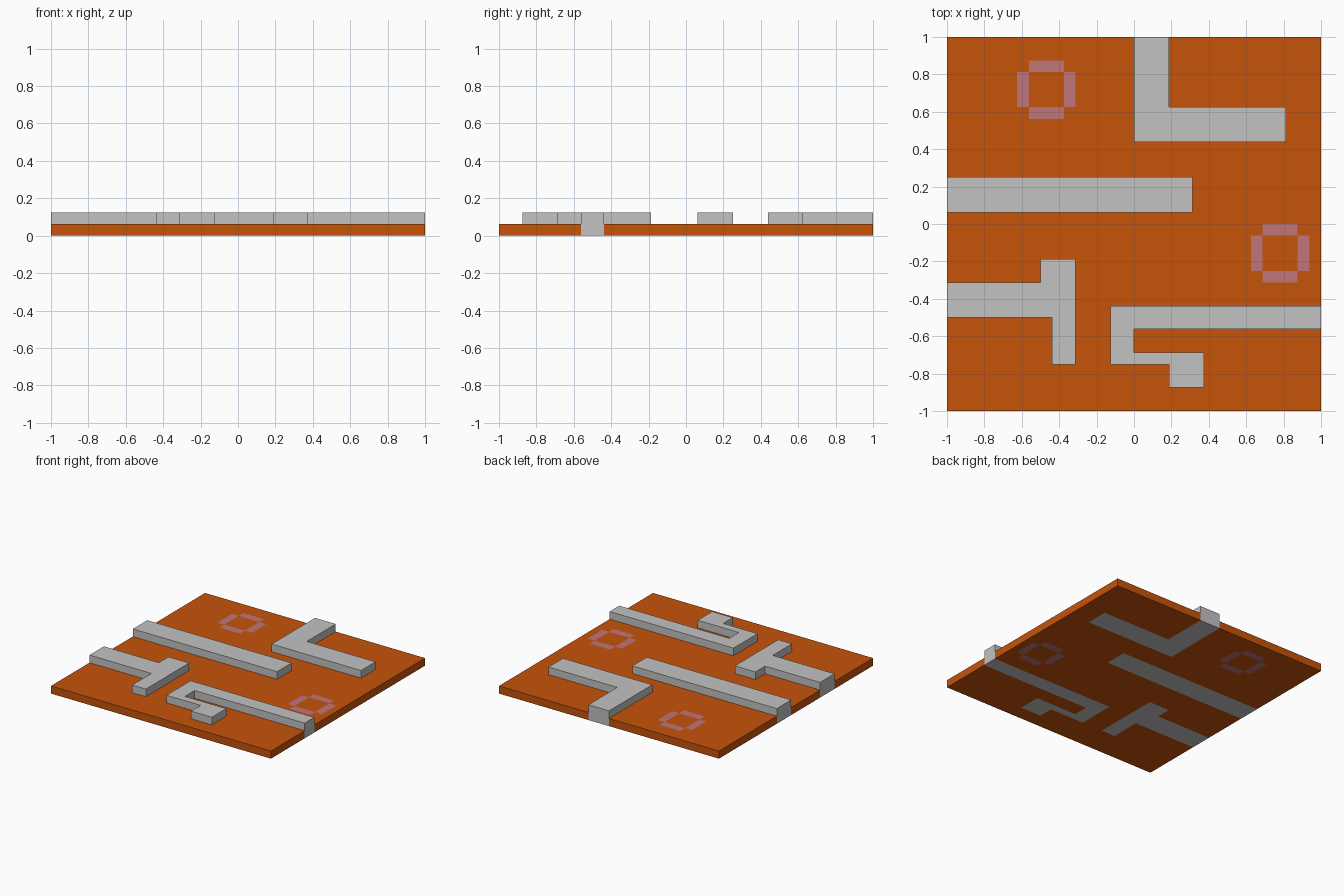
import bpy, bmesh

cube = bpy.data.objects.get("Cube")
if cube:
    bpy.data.objects.remove(cube, do_unlink=True)

U = 1 / 16          # one tile of the layout
N = 16              # tiles from the centre to the edge


def material(name, rgb):
    m = bpy.data.materials.new(name)
    m.use_nodes = True
    m.diffuse_color = (*rgb, 1)
    bsdf = m.node_tree.nodes["Principled BSDF"]
    bsdf.inputs["Base Color"].default_value = (*rgb, 1)
    bsdf.inputs["Roughness"].default_value = 0.8
    return m


orange = material("burnt orange", (0.56, 0.088, 0.003))
grey = material("light grey", (0.54, 0.54, 0.54))
pink = material("dusty pink", (0.53, 0.178, 0.19))


def covered(x, y, rects):
    return any(x0 < x < x1 and y0 < y < y1 for x0, x1, y0, y1 in rects)


def slab(name, rects, height, mat, holes=()):
    """Extrude the union of tile rectangles, less the holes, up from the ground."""
    bm = bmesh.new()
    bmesh.ops.create_grid(bm, x_segments=2 * N, y_segments=2 * N, size=N)
    drop = []
    for f in bm.faces:
        c = f.calc_center_median()
        if not covered(c.x, c.y, rects) or covered(c.x, c.y, holes):
            drop.append(f)
    bmesh.ops.delete(bm, geom=drop, context='FACES')
    bmesh.ops.dissolve_limit(bm, angle_limit=0.01, verts=bm.verts[:], edges=bm.edges[:])
    bmesh.ops.scale(bm, vec=(U, U, U), verts=bm.verts[:])
    top = bmesh.ops.extrude_face_region(bm, geom=bm.faces[:], use_keep_orig=True)["geom"]
    bmesh.ops.translate(bm, vec=(0, 0, height),
                        verts=[v for v in top if isinstance(v, bmesh.types.BMVert)])
    bmesh.ops.recalc_face_normals(bm, faces=bm.faces[:])
    mesh = bpy.data.meshes.new(name)
    bm.to_mesh(mesh)
    bm.free()
    mesh.materials.append(mat)
    ob = bpy.data.objects.new(name, mesh)
    bpy.context.collection.objects.link(ob)
    return ob


# Walls, as rectangles (x0, x1, y0, y1) in tiles
walls = {
    "corner_wall": [(0, 3, 7, 16), (0, 13, 7, 10)],
    "straight_wall": [(-16, 5, 1, 4)],
    "branching_wall": [(-16, -5, -8, -5), (-8, -5, -8, -3), (-7, -5, -12, -3)],
    "hooked_wall": [(-2, 16, -9, -7), (-2, 0, -12, -7),
                    (-2, 6, -12, -11), (3, 6, -14, -11)],
}
holes = []
for name, rects in walls.items():
    slab(name, rects, 2 * U, grey)
    holes += rects


# Ring markers, four bars each, set flush into the plate
def ring(name, x, y):
    bars = {"back": (x + 1, x + 4, y + 4, y + 5), "front": (x + 1, x + 4, y, y + 1),
            "right": (x, x + 1, y + 1, y + 4), "left": (x + 4, x + 5, y + 1, y + 4)}
    for side, bar in bars.items():
        slab(f"{name}_{side}_bar", [bar], U, pink)
        holes.append(bar)


ring("back_ring", -10, 9)
ring("side_ring", 10, -5)

# Floor plate with openings for the inlaid parts
slab("floor_plate", [(-N, N, -N, N)], U, orange, holes)
